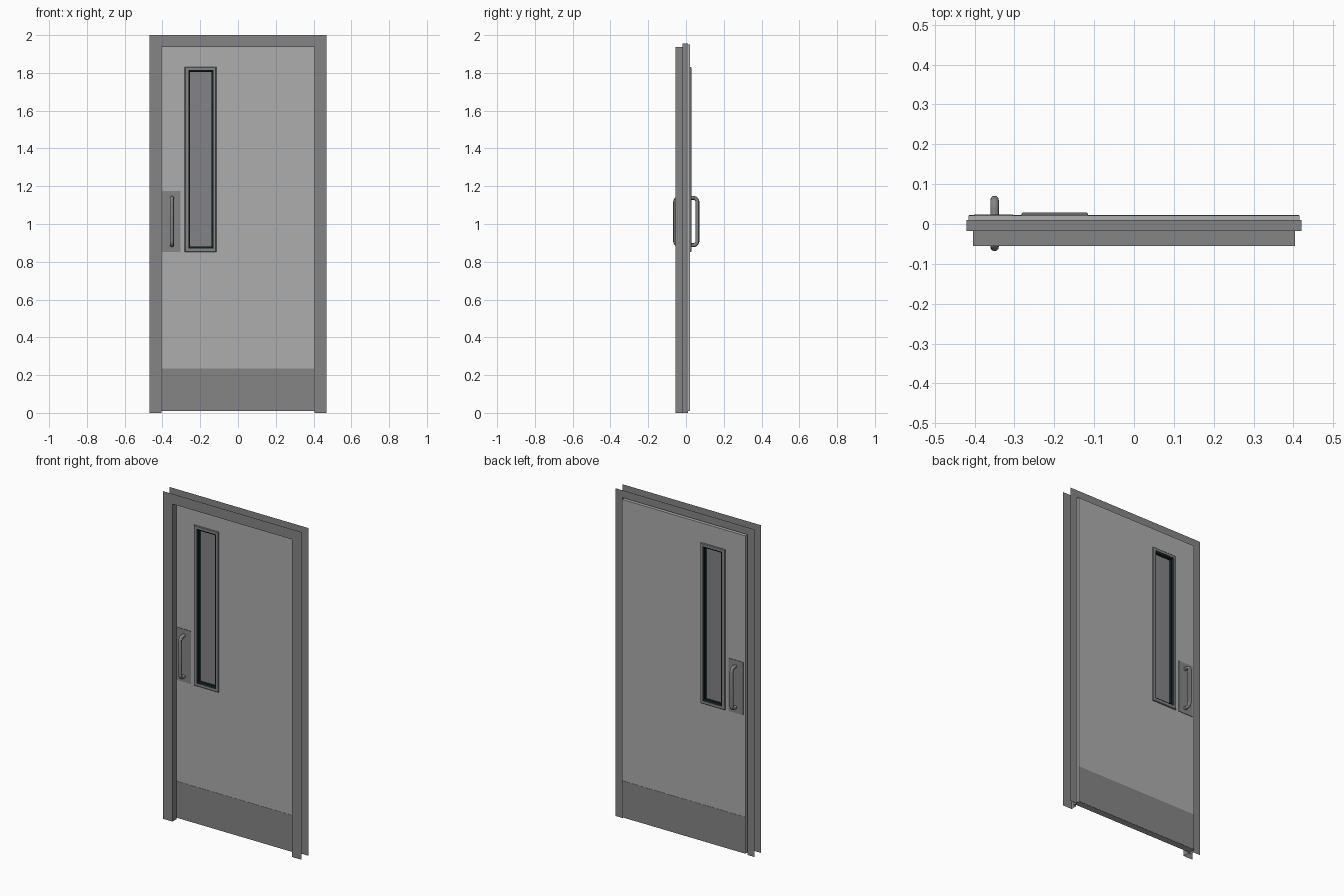
import bpy, bmesh, math

if "Cube" in bpy.data.objects:
    bpy.data.objects.remove(bpy.data.objects["Cube"])


def material(name, r, g, b):
    m = bpy.data.materials.new(name)
    m.diffuse_color = (r, g, b, 1)
    m.use_nodes = True
    m.node_tree.nodes["Principled BSDF"].inputs["Base Color"].default_value = m.diffuse_color
    return m


LIGHT = material("light grey paint", 0.42, 0.42, 0.42)
STEEL = material("dark grey metal", 0.235, 0.235, 0.24)
GLASS = material("grey glass", 0.23, 0.23, 0.245)
BLACK = material("black gasket", 0.006, 0.014, 0.014)

YC = 0.0015  # middle of the door thickness


def finish(name, bm, mat, recalc=True):
    if recalc:
        bmesh.ops.recalc_face_normals(bm, faces=bm.faces)
    me = bpy.data.meshes.new(name)
    bm.to_mesh(me)
    bm.free()
    me.materials.append(mat)
    ob = bpy.data.objects.new(name, me)
    bpy.context.collection.objects.link(ob)
    return ob


def box(name, x0, x1, y0, y1, z0, z1, mat):
    bm = bmesh.new()
    bmesh.ops.create_cube(bm, size=1)
    for v in bm.verts:
        v.co = ((x0 + x1) / 2 + v.co.x * (x1 - x0),
                (y0 + y1) / 2 + v.co.y * (y1 - y0),
                (z0 + z1) / 2 + v.co.z * (z1 - z0))
    return finish(name, bm, mat)


def ring(name, loops, mat):
    """Closed tube of rectangles; each loop is (x0, x1, z0, z1, y)."""
    bm = bmesh.new()
    rows = [[bm.verts.new(p) for p in ((a, y, c), (b, y, c), (b, y, d), (a, y, d))]
            for a, b, c, d, y in loops]
    for i, row in enumerate(rows):
        nxt = rows[(i + 1) % len(rows)]
        for k in range(4):
            j = (k + 1) % 4
            bm.faces.new((row[k], row[j], nxt[j], nxt[k]))
    return finish(name, bm, mat)


# Pressed sheet frame: one open profile mitred around both jambs and the head
profile = [(0.468, 2.0, -0.055), (0.404, 1.938, -0.055), (0.404, 1.938, -0.018),
           (0.421, 1.955, -0.018), (0.421, 1.955, 0.010), (0.468, 2.0, 0.010)]
bm = bmesh.new()
rows = [[bm.verts.new(p) for p in ((-w, y, 0), (-w, y, h), (w, y, h), (w, y, 0))]
        for w, h, y in profile]
for a, b in zip(rows, rows[1:]):
    for k in range(3):
        bm.faces.new((a[k], b[k], b[k + 1], a[k + 1]))
finish("door_frame", bm, STEEL, recalc=False)

# Door leaf with a window opening
leaf = (-0.416, 0.416, 0.01, 1.95)
trim_in = (-0.263, -0.131, 0.870, 1.814)
ring("door_leaf", [leaf + (-0.018,), trim_in + (-0.018,),
                   trim_in + (0.021,), leaf + (0.021,)], LIGHT)

# Glass pane in the middle of the opening
box("window_glass", -0.262, -0.132, YC - 0.004, YC + 0.004, 0.871, 1.813, GLASS)

trim_out = (-0.282, -0.115, 0.852, 1.831)
sight = (-0.253, -0.141, 0.880, 1.804)


def bar_handle(name, s):
    """Round pull bar with bent ends, swept along a path."""
    x, z0, z1, r = -0.350, 0.888, 1.138, 0.022
    y_foot, y_bar = YC + s * 0.019, YC + s * 0.059
    pts = [(x, y_foot, z0)]
    for zc, start in ((z0 + r, 0), (z1 - r, 90)):
        for i in range(7):
            a = math.radians(start + i * 15)
            pts.append((x, y_bar + s * r * (math.sin(a) - 1), zc - r * math.cos(a)))
    pts.append((x, y_foot, z1))
    cu = bpy.data.curves.new(name + "_path", "CURVE")
    cu.dimensions = "3D"
    cu.bevel_depth = 0.0105
    cu.bevel_resolution = 4
    sp = cu.splines.new("POLY")
    sp.points.add(len(pts) - 1)
    for p, co in zip(sp.points, pts):
        p.co = (*co, 1)
    cu.materials.append(STEEL)
    ob = bpy.data.objects.new(name, cu)
    bpy.context.collection.objects.link(ob)
    bpy.ops.object.select_all(action="DESELECT")
    ob.select_set(True)
    bpy.context.view_layer.objects.active = ob
    bpy.ops.object.convert(target="MESH")
    bpy.ops.object.shade_smooth_by_angle()


# Fittings repeated on both faces of the door
for side, s in (("front", -1), ("back", 1)):
    def at(d):
        return YC + s * d

    # window trim, slightly chamfered
    c = 0.003
    chamfer = (trim_out[0] + c, trim_out[1] - c, trim_out[2] + c, trim_out[3] - c)
    ring(side + "_window_trim", [trim_out + (at(0.019),), trim_out + (at(0.024),),
                                 chamfer + (at(0.027),), trim_in + (at(0.027),),
                                 trim_in + (at(0.019),)], STEEL)
    # sloping dark gasket down to the glass
    ring(side + "_window_gasket", [trim_in + (at(0.0255),), sight + (at(0.020),),
                                   sight + (at(0.0035),), trim_in + (at(0.0035),)], BLACK)
    # pull plate and kick plate
    y = sorted((at(0.018), at(0.0225)))
    box(side + "_pull_plate", -0.402, -0.304, *y, 0.853, 1.175, STEEL)
    y = sorted((at(0.018), at(0.0208)))
    w = 0.403 if s < 0 else 0.414
    box(side + "_kick_plate", -w, w, *y, 0.011, 0.234, STEEL)
    bar_handle(side + "_pull_handle", s)
